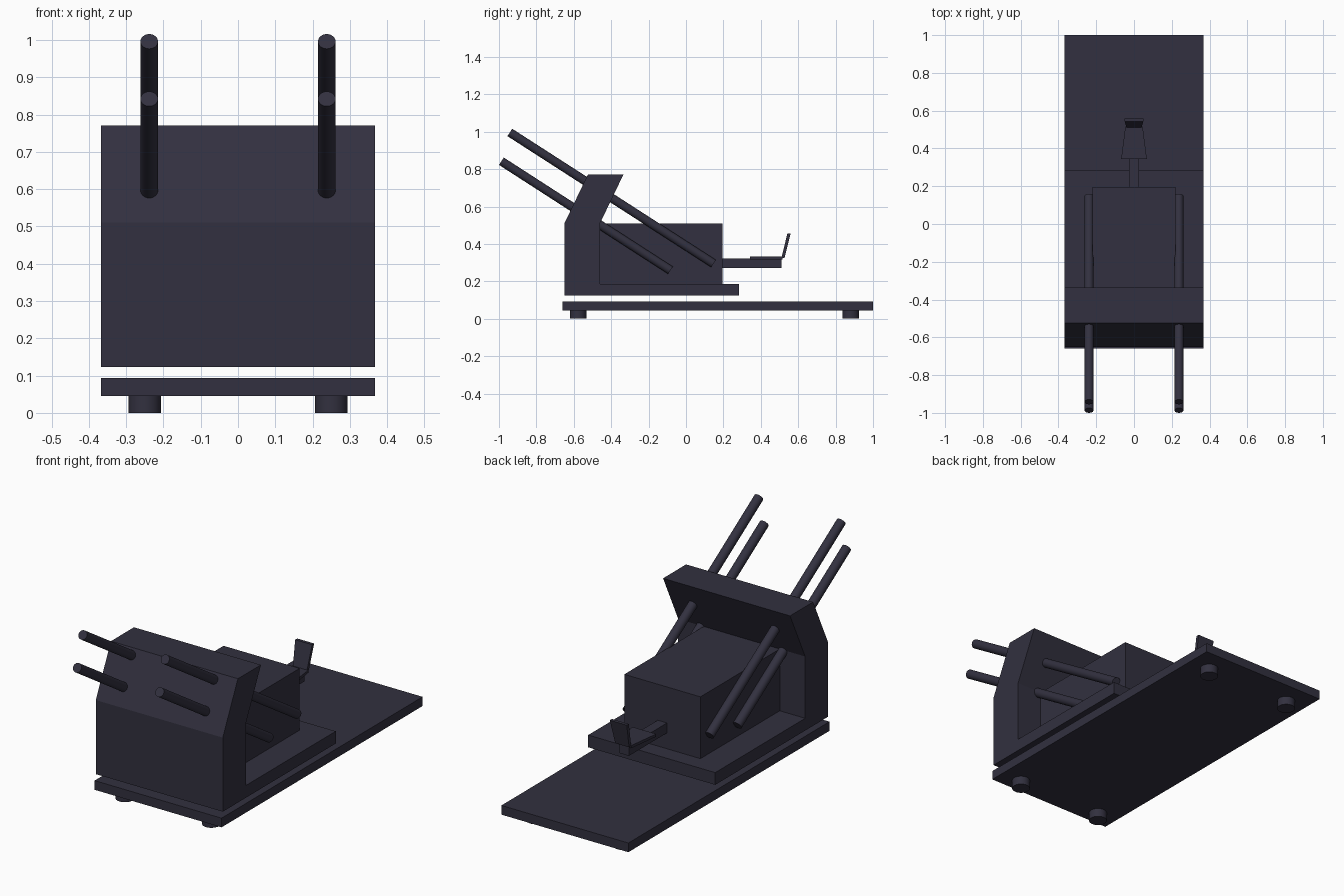
import bpy, bmesh
from mathutils import Vector

cube = bpy.data.objects.get("Cube")
if cube:
    bpy.data.objects.remove(cube, do_unlink=True)

# Single dark slate colour
COLOUR = (0.032, 0.03, 0.05, 1)
slate = bpy.data.materials.new("dark_slate")
slate.use_nodes = True
slate.diffuse_color = COLOUR
slate.node_tree.nodes["Principled BSDF"].inputs["Base Color"].default_value = COLOUR


def prism(name, near, far):
    """Solid between two matching outlines."""
    bm = bmesh.new()
    a = [bm.verts.new(p) for p in near]
    b = [bm.verts.new(p) for p in far]
    bm.faces.new(a)
    bm.faces.new(b[::-1])
    for i in range(len(a)):
        j = (i + 1) % len(a)
        bm.faces.new((a[j], a[i], b[i], b[j]))
    bmesh.ops.recalc_face_normals(bm, faces=bm.faces)
    mesh = bpy.data.meshes.new(name)
    bm.to_mesh(mesh)
    bm.free()
    mesh.materials.append(slate)
    obj = bpy.data.objects.new(name, mesh)
    bpy.context.collection.objects.link(obj)
    return obj


def side_profile(name, outline, half_width):
    """Extrude a (y, z) outline across x."""
    return prism(name, [(-half_width, y, z) for y, z in outline],
                 [(half_width, y, z) for y, z in outline])


def box(name, half_width, y0, y1, z0, z1):
    return side_profile(name, [(y0, z0), (y1, z0), (y1, z1), (y0, z1)], half_width)


def rod(name, start, end, radius):
    """Round bar between two points."""
    start, end = Vector(start), Vector(end)
    axis = end - start
    bpy.ops.mesh.primitive_cylinder_add(
        vertices=32, radius=radius, depth=axis.length, location=(start + end) / 2,
        rotation=axis.to_track_quat('Z', 'Y').to_euler())
    obj = bpy.context.object
    obj.name = name
    obj.data.materials.append(slate)
    bpy.ops.object.shade_smooth_by_angle()


# Ground plate, then the floating carriage with its bent shield
box("base_plate", 0.367, -0.66, 1.0, 0.045, 0.093)
side_profile("shield_and_deck", [
    (-0.65, 0.123), (-0.65, 0.51), (-0.525, 0.77), (-0.335, 0.77),
    (-0.46, 0.51), (-0.46, 0.187), (0.283, 0.187), (0.283, 0.123)], 0.367)
box("gun_housing", 0.22, -0.47, 0.195, 0.18, 0.51)

# Feet and barrels on both sides
for side, x in (("left", 1), ("right", -1)):
    for end, y in (("front", -0.577), ("back", 0.88)):
        rod(f"{end}_{side}_foot", (x * 0.25, y, 0), (x * 0.25, y, 0.06), 0.044)
    bx = x * 0.238
    rod(f"upper_{side}_barrel", (bx, -0.942, 0.996), (bx, 0.147, 0.295), 0.0235)
    rod(f"lower_{side}_barrel", (bx, -0.987, 0.842), (bx, -0.083, 0.259), 0.0235)

# Seat on its arm
box("seat_arm", 0.027, 0.19, 0.51, 0.27, 0.322)
seat = [(-0.068, 0.343), (0.068, 0.343), (0.046, 0.515), (-0.046, 0.515)]
prism("seat", [(x, y, 0.318) for x, y in seat], [(x, y, 0.332) for x, y in seat])
prism("seat_back",
      [(-0.04, 0.51, 0.325), (0.04, 0.51, 0.325), (0.04, 0.527, 0.325), (-0.04, 0.527, 0.325)],
      [(-0.049, 0.542, 0.455), (0.049, 0.542, 0.455), (0.049, 0.559, 0.455), (-0.049, 0.559, 0.455)])
